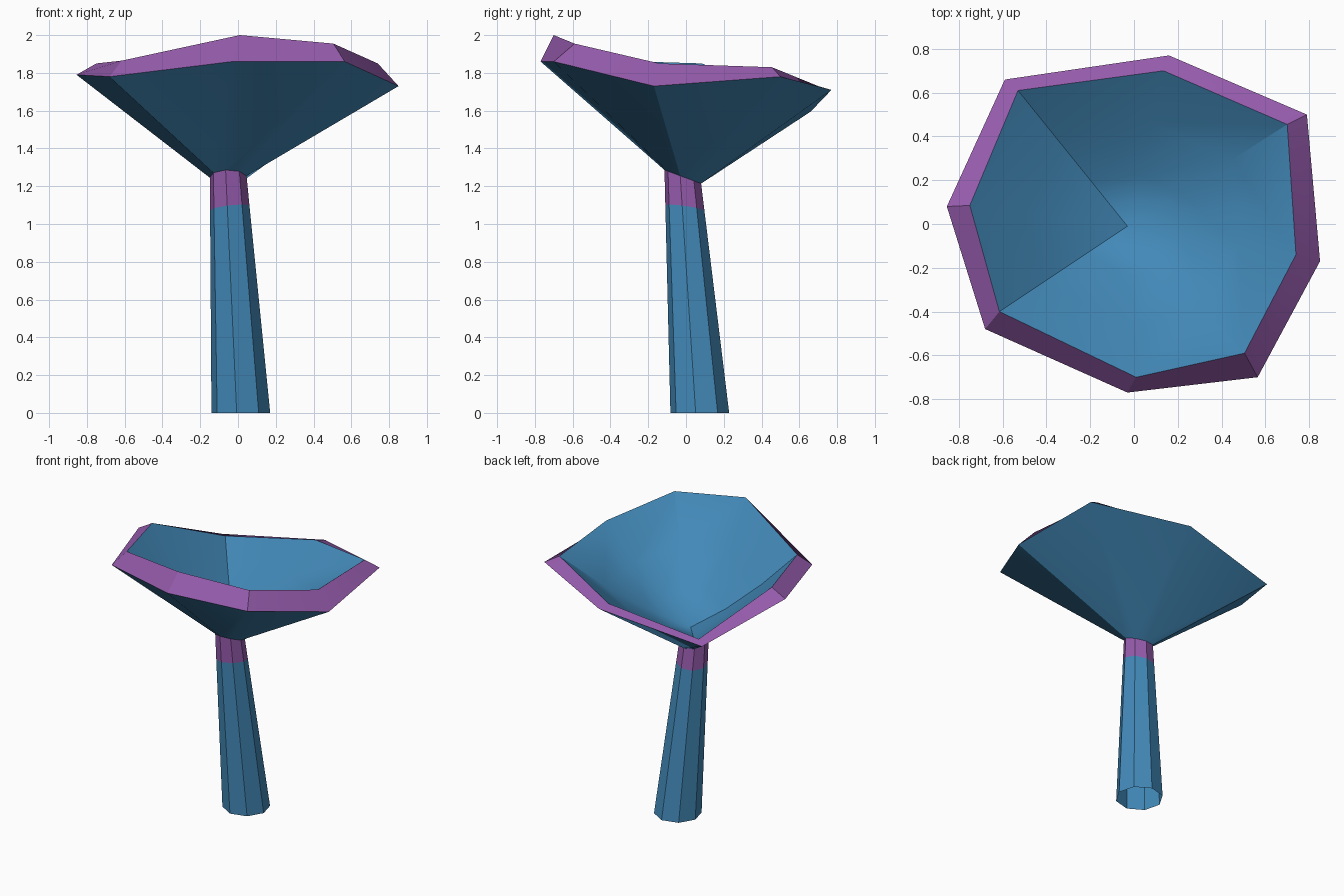
import bpy, math
from mathutils import Vector

if "Cube" in bpy.data.objects:
    bpy.data.objects.remove(bpy.data.objects["Cube"])

def material(name, rgb):
    m = bpy.data.materials.new(name)
    m.diffuse_color = (*rgb, 1)
    m.use_nodes = True
    m.node_tree.nodes["Principled BSDF"].inputs["Base Color"].default_value = m.diffuse_color
    return m

BLUE = material("blue", (0.055, 0.25, 0.48))
PURPLE = material("purple", (0.30, 0.105, 0.41))

def octagon(cx, cy, r, height):
    """Eight points around a centre; height(x, y) gives z."""
    pts = []
    for k in range(8):
        a = math.radians(37 + 45 * k)
        x, y = cx + r * math.cos(a), cy + r * math.sin(a)
        pts.append(Vector((x, y, height(x, y))))
    return pts

def skin(name, rings, mats, tip=None):
    """Bridge rings of eight points; mats holds one material slot per band."""
    verts = [p for ring in rings for p in ring]
    faces, slots = [], []
    for j in range(len(rings) - 1):
        for i in range(8):
            n = (i + 1) % 8
            faces.append((8*j + i, 8*j + n, 8*j + 8 + n, 8*j + 8 + i))
            slots.append(mats[j])
    if tip is not None:
        last = len(verts) - 8
        verts.append(tip)
        for i in range(8):
            faces.append((last + i, last + (i + 1) % 8, len(verts) - 1))
            slots.append(mats[-1])
    me = bpy.data.meshes.new(name)
    me.from_pydata(verts, [], faces)
    me.materials.append(BLUE)
    me.materials.append(PURPLE)
    for p, s in zip(me.polygons, slots):
        p.material_index = s
    ob = bpy.data.objects.new(name, me)
    bpy.context.collection.objects.link(ob)
    bpy.ops.object.select_all(action='DESELECT')
    ob.select_set(True)
    bpy.context.view_layer.objects.active = ob
    bpy.ops.object.shade_smooth_by_angle(angle=math.radians(30))
    return ob

# Stem: leaning, tapered, open at the bottom, purple collar under the cap
foot = octagon(0.015, 0.073, 0.157, lambda x, y: 0.0)
neck = octagon(-0.052, -0.017, 0.098, lambda x, y: 1.25 - 0.37 * (y + 0.017))
collar = []
for a, b in zip(foot, neck):
    z = 1.085 + 0.12 * (b.x + 0.05) - 0.15 * (b.y + 0.017)
    collar.append(a.lerp(b, z / b.z))
skin("stem", [foot, collar, neck], [0, 1])

# Cap: irregular funnel with a purple bevelled rim and a hollow bowl
outer = [Vector(p) for p in (
    (0.79, 0.50, 1.78), (0.16, 0.77, 1.71), (-0.59, 0.66, 1.595), (-0.855, 0.08, 1.79),
    (-0.68, -0.48, 1.78), (-0.03, -0.77, 1.86), (0.565, -0.70, 1.86), (0.85, -0.17, 1.73))]
inner = [Vector(p) for p in (
    (0.70, 0.455, 1.83), (0.135, 0.70, 1.73), (-0.53, 0.61, 1.615), (-0.75, 0.085, 1.85),
    (-0.615, -0.40, 1.865), (0.01, -0.70, 2.0), (0.505, -0.59, 1.955), (0.74, -0.14, 1.85))]
centre = Vector((-0.03, -0.01, 1.33))
bowl = [[centre.lerp(p, t) - Vector((0, 0, drop)) for p in inner]
        for t, drop in ((0.66, 0.04), (0.33, 0.04))]
skin("cap", [neck, outer, inner] + bowl, [0, 1, 0, 0], centre)
